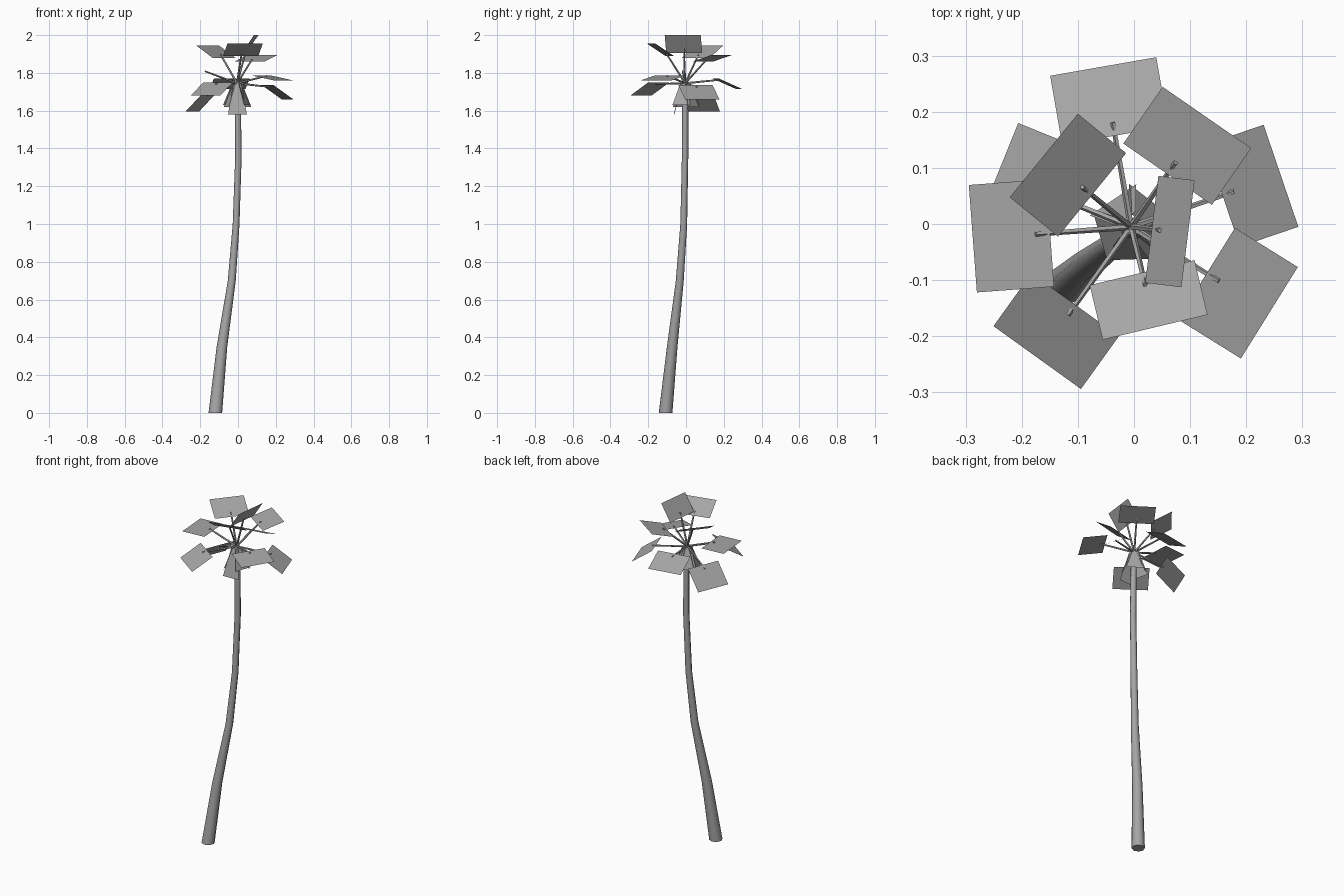
import bpy
import bmesh
from math import cos, sin, pi, radians
from mathutils import Vector

cube = bpy.data.objects.get("Cube")
if cube:
    bpy.data.objects.remove(cube, do_unlink=True)

grey = bpy.data.materials.new("plain_grey")
grey.use_nodes = True
COLOUR = (0.38, 0.38, 0.38, 1)
grey.diffuse_color = COLOUR
grey.node_tree.nodes["Principled BSDF"].inputs["Base Color"].default_value = COLOUR

HUB = Vector((-0.005, -0.005, 0))
UP = Vector((0, 0, 1))


def finish(name, bm, smooth=False):
    mesh = bpy.data.meshes.new(name)
    bm.to_mesh(mesh)
    bm.free()
    mesh.materials.append(grey)
    obj = bpy.data.objects.new(name, mesh)
    bpy.context.collection.objects.link(obj)
    if smooth:
        bpy.ops.object.select_all(action="DESELECT")
        obj.select_set(True)
        bpy.context.view_layer.objects.active = obj
        bpy.ops.object.shade_smooth_by_angle(angle=radians(50))
    return obj


def tube(bm, path, radii, sides, u, v):
    """Sweep a polygon spanned by u and v along a path, with capped ends."""
    rings = []
    for p, r in zip(path, radii):
        angles = [2 * pi * i / sides for i in range(sides)]
        rings.append([bm.verts.new(p + (u * cos(a) + v * sin(a)) * r) for a in angles])
    for low, high in zip(rings, rings[1:]):
        for i in range(sides):
            j = (i + 1) % sides
            bm.faces.new((low[i], low[j], high[j], high[i]))
    bm.faces.new(rings[0][::-1])
    bm.faces.new(rings[-1])
    bmesh.ops.recalc_face_normals(bm, faces=bm.faces)


def axes(azimuth):
    a = radians(azimuth)
    return Vector((cos(a), sin(a), 0)), Vector((-sin(a), cos(a), 0))


def plate(bm, azimuth, inner, outer, half_in, half_out):
    """Flat blade between two (radius, height) edges."""
    out, side = axes(azimuth)
    corners = []
    for (r, z), w in ((inner, half_in), (outer, half_out)):
        mid = HUB + out * r + UP * z
        corners += [mid - side * w, mid + side * w]
    a, b, c, d = [bm.verts.new(p) for p in corners]
    bm.faces.new((a, c, d, b))


# Leaning, tapered trunk: x, y, z, radius
trunk = [(-0.12, -0.108, 0, 0.036), (-0.085, -0.073, 0.35, 0.028),
         (-0.033, -0.033, 0.7, 0.021), (-0.01, -0.012, 1.0, 0.018),
         (0.002, -0.005, 1.35, 0.017), (0, -0.004, 1.6, 0.016),
         (-0.004, -0.005, 1.75, 0.015)]
bm = bmesh.new()
tube(bm, [Vector(t[:3]) for t in trunk], [t[3] for t in trunk], 8,
     Vector((1, 0, 0)), Vector((0, 1, 0)))
finish("trunk", bm, True)

# Fronds: azimuth, inner radius, inner height, outer radius, outer height
fronds = [(99.9, 0.165, 1.77, 0.29, 1.715), (55.3, 0.114, 1.86, 0.237, 1.895),
          (18.8, 0.172, 1.735, 0.282, 1.66), (-31.9, 0.158, 1.785, 0.29, 1.76),
          (-76.6, 0.084, 1.89, 0.184, 1.955), (234.3, 0.171, 1.75, 0.287, 1.68),
          (184.3, 0.145, 1.805, 0.283, 1.805), (140.8, 0.09, 1.88, 0.201, 1.945),
          (158, 0.155, 1.695, 0.256, 1.595), (-7, 0.037, 1.905, 0.102, 2.0)]
for n, (azimuth, r0, z0, r1, z1) in enumerate(fronds, 1):
    bm = bmesh.new()
    plate(bm, azimuth, (r0, z0), (r1, z1), 0.096, 0.096)
    finish(f"frond_blade_{n}", bm)

    # Stalk from the crown to just past the inner edge of the blade
    out, side = axes(azimuth)
    start = HUB + UP * 1.745
    slope = Vector((r1 - r0, z1 - z0)).normalized()
    tip = HUB + out * (r0 + slope.x * 0.026) + UP * (z0 + slope.y * 0.026 + 0.004)
    normal = (tip - start).normalized().cross(side)
    bm = bmesh.new()
    tube(bm, [start, tip], [0.006, 0.0045], 5, side, normal)
    finish(f"frond_stalk_{n}", bm)

# Skirt of old leaves hanging below the crown: azimuth, hem height
for n, (azimuth, hem) in enumerate([(-88, 1.58), (-20, 1.63), (52, 1.62),
                                    (124, 1.63), (196, 1.62)], 1):
    bm = bmesh.new()
    plate(bm, azimuth, (0.018, 1.74), (0.058, hem), 0.022, 0.05)
    finish(f"hanging_leaf_{n}", bm)
